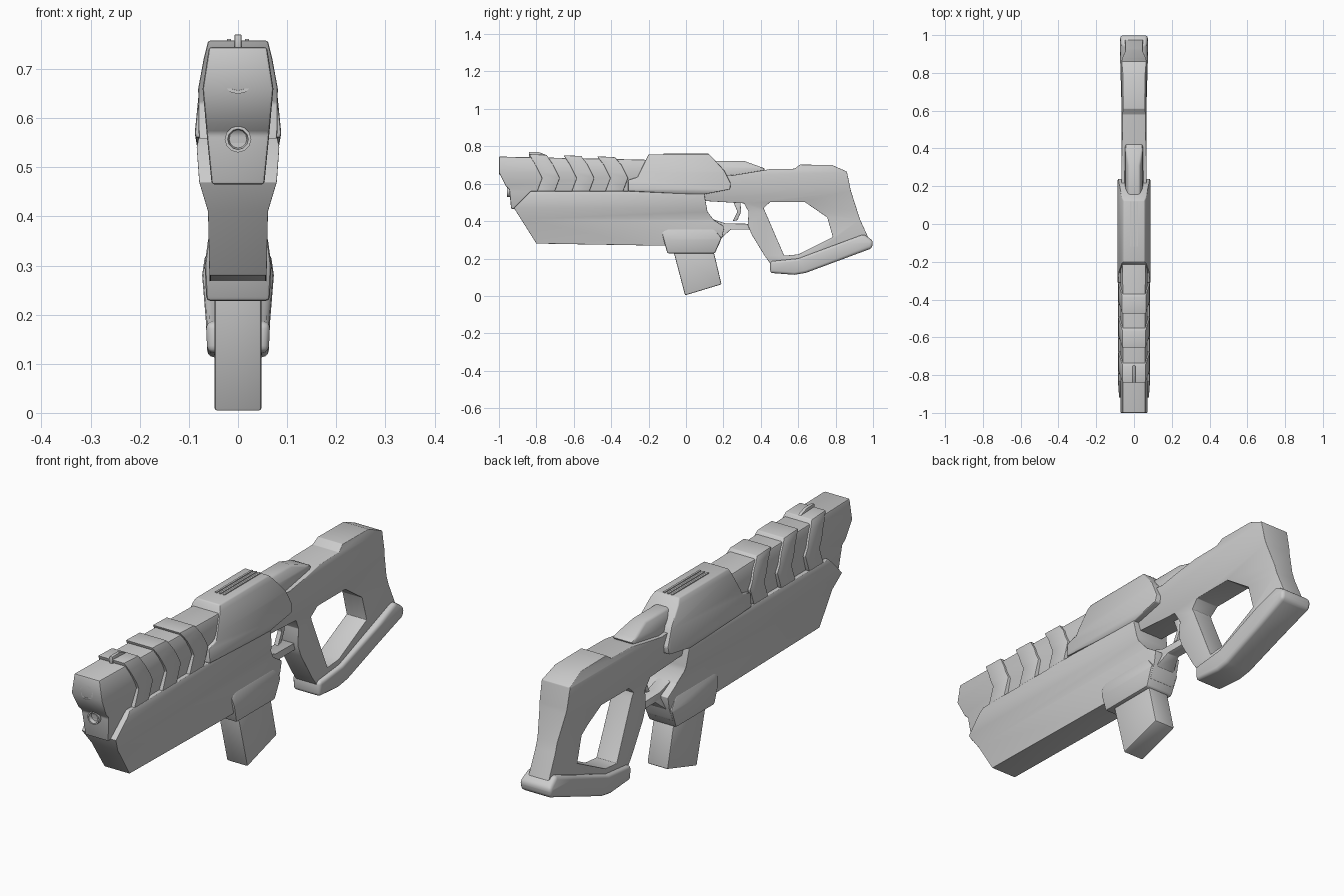
import bpy, bmesh, math
from mathutils import Vector

if "Cube" in bpy.data.objects:
    bpy.data.objects.remove(bpy.data.objects["Cube"])


def width_at(z, table):
    if z <= table[0][0]:
        return table[0][1]
    for (z0, w0), (z1, w1) in zip(table, table[1:]):
        if z <= z1:
            return w0 + (w1 - w0) * (z - z0) / (z1 - z0)
    return table[-1][1]


def finish(ob, angle=35):
    bpy.ops.object.select_all(action='DESELECT')
    ob.select_set(True)
    bpy.context.view_layer.objects.active = ob
    bpy.ops.object.convert(target='MESH')
    bpy.ops.object.shade_smooth_by_angle(angle=math.radians(angle))


def slab(name, profile, widths, bevel=0.008, segs=2, x0=0.0, hole=None, raw=False):
    """Side profile (y, z) given thickness; half width follows a (z, width) table."""
    if not isinstance(widths, list):
        widths = [(0, widths), (1, widths)]
    bm = bmesh.new()
    face = bm.faces.new([bm.verts.new((-1, y, z)) for y, z in profile])
    ext = bmesh.ops.extrude_face_region(bm, geom=[face])
    for v in ext['geom']:
        if isinstance(v, bmesh.types.BMVert):
            v.co.x = 1
    for z, _ in widths:
        bmesh.ops.bisect_plane(bm, geom=bm.verts[:] + bm.edges[:] + bm.faces[:],
                               plane_co=(0, 0, z), plane_no=(0, 0, 1), dist=1e-5)
    for v in bm.verts:
        v.co.x = x0 + math.copysign(width_at(v.co.z, widths), v.co.x)
    bmesh.ops.recalc_face_normals(bm, faces=bm.faces[:])
    me = bpy.data.meshes.new(name)
    bm.to_mesh(me)
    bm.free()
    ob = bpy.data.objects.new(name, me)
    bpy.context.collection.objects.link(ob)
    if raw:
        return ob
    if hole:
        cutter = slab(name + "_cutter", hole, 0.3, raw=True)
        cutter.hide_render = True
        m = ob.modifiers.new("hole", 'BOOLEAN')
        m.operation, m.object, m.solver = 'DIFFERENCE', cutter, 'EXACT'
    if bevel:
        m = ob.modifiers.new("bevel", 'BEVEL')
        m.width, m.segments = bevel, segs
        m.limit_method, m.angle_limit = 'ANGLE', math.radians(32)
    finish(ob)
    if hole:
        bpy.data.objects.remove(cutter)
    return ob


def muzzle(name, y, z, r):
    bm = bmesh.new()
    bmesh.ops.create_cone(bm, cap_ends=True, segments=12, radius1=r, radius2=r, depth=0.06)
    front = max(bm.faces, key=lambda f: f.calc_center_median().z)
    for inset, depth in ((r * 0.22, 0.0), (r * 0.12, -0.015)):
        bmesh.ops.inset_region(bm, faces=[front], thickness=inset)
        for v in front.verts:
            v.co.z += depth
    me = bpy.data.meshes.new(name)
    bm.to_mesh(me)
    bm.free()
    ob = bpy.data.objects.new(name, me)
    bpy.context.collection.objects.link(ob)
    ob.rotation_euler.x = math.pi / 2
    ob.location = (0, y + 0.03, z)
    finish(ob)


# Barrel housing with the two muzzles
barrel_w = [(.46, .053), (.56, .063), (.66, .072), (.75, .058)]
slab("barrel_housing", [(-1, .745), (-1, .66), (-.965, .59), (-.945, .57), (-.935, .465),
                        (-.7, .465), (.1, .5), (.1, .72), (-.3, .73)], barrel_w, .006)
muzzle("upper_muzzle", -1.0, .68, .031)
muzzle("lower_muzzle", -.958, .557, .027)

# Chevron bands wrapped round the barrel
band_w = [(.54, .077), (.57, .08), (.66, .081), (.72, .07), (.76, .06)]
for i, y in enumerate((-.84, -.655, -.475)):
    t = .758 - i * .006
    slab(f"barrel_band_{i + 1}",
         [(y, t), (y + .035, .70), (y + .07, .63), (y + .04, .55),
          (y + .135, .55), (y + .165, .63), (y + .13, .70), (y + .095, t - .004)],
         band_w, .004)
slab("front_sight", [(-.84, .74), (-.84, .77), (-.79, .77), (-.75, .755), (-.75, .74)], .007, .002)

# Lower handguard and receiver
slab("handguard", [(-.83, .56), (-.92, .47), (-.80, .28), (-.1, .268), (.17, .26), (.195, .32),
                   (.205, .37), (.15, .405), (.115, .45), (.095, .56)],
     [(.27, .058), (.41, .061), (.47, .079), (.54, .084), (.56, .08)], .012, 3)
slab("magazine_well", [(-.13, .34), (-.1, .228), (.155, .228), (.19, .31), (.15, .36), (-.1, .36)],
     [(.22, .064), (.30, .068), (.36, .06)], .008)
slab("magazine", [(-.07, .25), (-.005, .003), (.19, .062), (.145, .25)], .048, .006)

# Upper receiver cover with ribs
slab("receiver_cover", [(-.31, .56), (-.31, .62), (-.26, .635), (-.2, .757), (.125, .757),
                        (.205, .67), (.24, .60), (.235, .57), (.08, .54)],
     [(.54, .083), (.57, .088), (.66, .079), (.735, .066), (.757, .056)], .005)
for i in (-1, 0, 1):
    slab(f"cover_rib_{i + 2}", [(-.12, .75), (-.12, .761), (.12, .761), (.12, .75)], .004, 0,
         x0=i * .018)
slab("rear_bridge", [(.1, .64), (.1, .722), (.31, .722), (.425, .68), (.40, .655), (.25, .63)],
     [(.64, .05), (.69, .045), (.722, .03)], .008)

# Skeleton stock with pistol grip
slab("stock", [(.06, .51), (.06, .66), (.25, .645), (.45, .678), (.58, .68), (.61, .702), (.78, .70),
               (.86, .665), (.882, .56), (.93, .41), (.98, .3), (.95, .25), (.6, .15), (.46, .16),
               (.42, .215), (.35, .33), (.33, .38), (.335, .45), (.31, .495)],
     [(.15, .048), (.45, .046), (.58, .064), (.66, .066), (.70, .058)], .018, 3,
     hole=[(.415, .47), (.45, .502), (.635, .502), (.755, .42), (.785, .315), (.6, .222), (.525, .215)])
slab("butt_pad", [(.45, .185), (.60, .20), (.95, .33), (1.0, .295), (.995, .255), (.64, .123),
                  (.58, .113), (.45, .123)],
     [(.11, .062), (.2, .066), (.28, .073), (.33, .066)], .014, 3)

# Trigger and guard
slab("trigger_guard", [(.13, .415), (.21, .388), (.36, .385), (.36, .355), (.24, .355), (.19, .31),
                       (.13, .32)], [(.31, .045), (.36, .026), (.41, .03)], .006)
slab("trigger", [(.25, .51), (.29, .51), (.295, .45), (.275, .405), (.25, .40), (.275, .45)], .01, .003)
